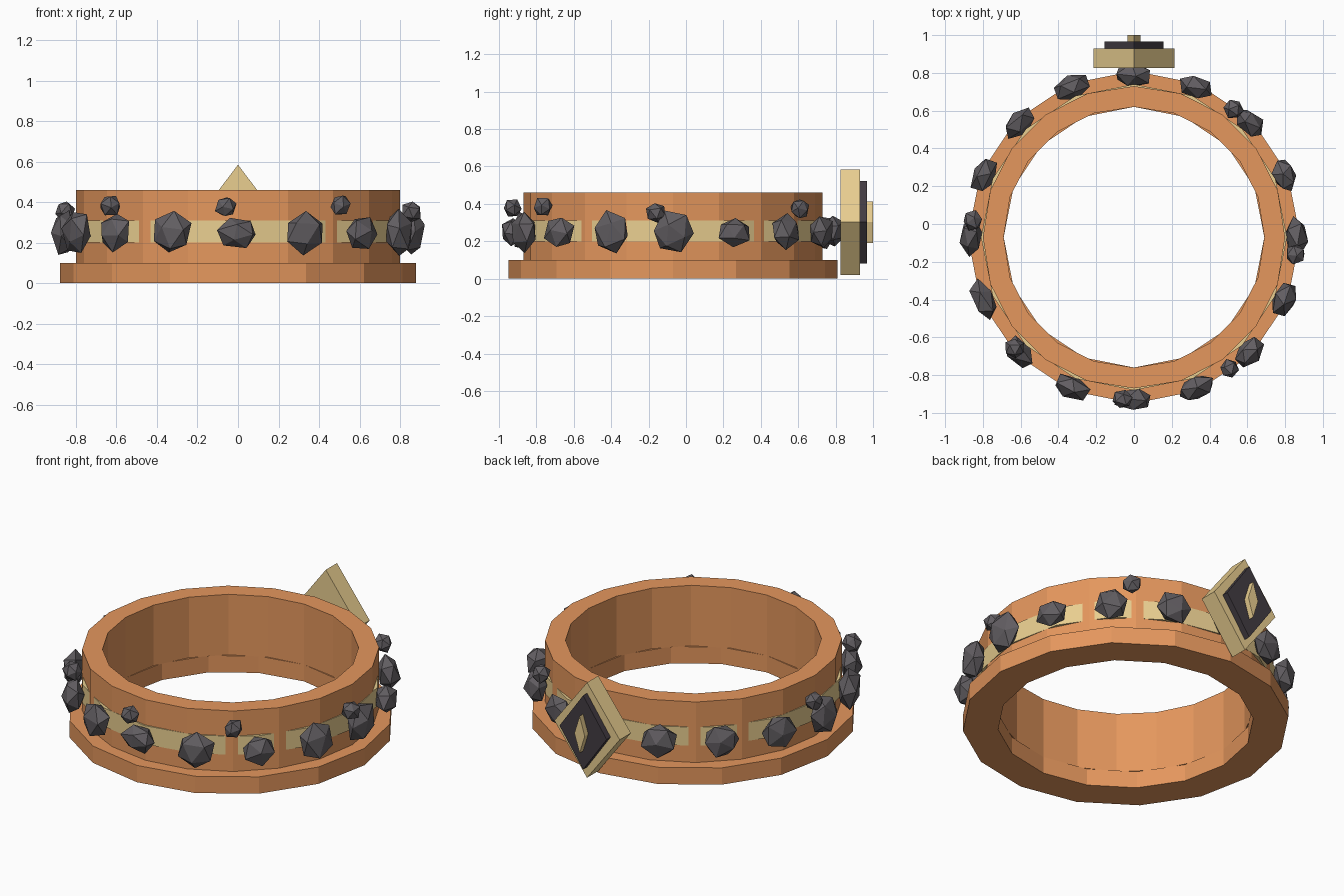
import bpy, bmesh, random
from math import sin, cos, pi, radians
from mathutils import Vector, Matrix

if "Cube" in bpy.data.objects:
    bpy.data.objects.remove(bpy.data.objects["Cube"])

random.seed(4)
CY = -0.07  # ring centre in y


def material(name, rgb):
    m = bpy.data.materials.new(name)
    m.diffuse_color = (*rgb, 1)
    m.use_nodes = True
    m.node_tree.nodes["Principled BSDF"].inputs["Base Color"].default_value = m.diffuse_color
    return m


copper = material("copper", (0.78, 0.31, 0.11))
gold = material("gold", (0.82, 0.62, 0.28))
stone = material("stone", (0.12, 0.11, 0.12))
dark = material("dark", (0.055, 0.045, 0.055))


def finish(name, bm, mat):
    bmesh.ops.recalc_face_normals(bm, faces=bm.faces[:])
    me = bpy.data.meshes.new(name)
    bm.to_mesh(me)
    bm.free()
    me.materials.append(mat)
    ob = bpy.data.objects.new(name, me)
    bpy.context.collection.objects.link(ob)
    return ob


def ring(name, sides, r_in, r_out, z0, z1, mat):
    bm = bmesh.new()
    loops = []
    for i in range(sides):
        a = 2 * pi * i / sides
        loops.append([bm.verts.new((r * cos(a), CY + r * sin(a), z))
                      for r, z in ((r_in, z0), (r_out, z0), (r_out, z1), (r_in, z1))])
    for i in range(sides):
        p, q = loops[i], loops[(i + 1) % sides]
        for j in range(4):
            k = (j + 1) % 4
            bm.faces.new((p[j], q[j], q[k], p[k]))
    return finish(name, bm, mat)


def diamond(name, hx, hz, y0, y1, mat):
    bm = bmesh.new()
    pts = [(hx, 0), (0, hz), (-hx, 0), (0, -hz)]
    front = bm.faces.new([bm.verts.new((x, y0, 0.302 + z)) for x, z in pts])
    ext = bmesh.ops.extrude_face_region(bm, geom=[front], use_keep_orig=True)
    vs = [g for g in ext["geom"] if isinstance(g, bmesh.types.BMVert)]
    bmesh.ops.translate(bm, verts=vs, vec=(0, y1 - y0, 0))
    return finish(name, bm, mat)


def rock(name, angle, radius, z, tang, radial, height):
    """Jittered icosphere; angle measured from the front towards +x."""
    bm = bmesh.new()
    bmesh.ops.create_icosphere(bm, subdivisions=1, radius=1)
    spin = Matrix.Rotation(random.uniform(0, 6), 3, Vector(
        [random.uniform(-1, 1) for _ in range(3)]).normalized())
    turn = Matrix.Rotation(angle, 3, 'Z')
    centre = Vector((radius * sin(angle), CY - radius * cos(angle), z))
    for v in bm.verts:
        p = spin @ v.co * random.uniform(0.93, 1.16)
        v.co = centre + turn @ Vector((p.x * tang, p.y * radial, p.z * height))
    return finish(name, bm, stone)


# Ring: base flange, body and inlaid band
ring("base_flange", 16, 0.69, 0.88, 0.0, 0.10, copper)
ring("ring_body", 20, 0.69, 0.80, 0.10, 0.46, copper)
ring("gold_band", 16, 0.74, 0.81, 0.20, 0.31, gold)

# Sixteen large stones: (tangential, vertical) half sizes, counter-clockwise from front
sizes = [(.10, .075), (.105, .10), (.09, .085), (.105, .115),
         (.105, .11), (.09, .08), (.095, .10), (.095, .085),
         (.10, .08), (.095, .095), (.10, .09), (.095, .095),
         (.10, .11), (.11, .105), (.095, .095), (.10, .10)]
for i, (t, h) in enumerate(sizes):
    rock(f"stone_{i + 1}", i * pi / 8, 0.86, 0.25, t, 0.062, h)

# Small stones resting on the large ones
small = [(-4, .375), (36, .385), (96 - 12, .355), (142, .375), (-47, .385), (-96, .355)]
for i, (deg, z) in enumerate(small):
    rock(f"small_stone_{i + 1}", radians(deg), 0.86, z, .053, .05, .052)

# Diamond emblem at the back
diamond("emblem_plate", 0.215, 0.283, 0.825, 0.93, gold)
diamond("emblem_inlay", 0.155, 0.22, 0.93, 0.967, dark)
diamond("emblem_slit", 0.034, 0.11, 0.967, 1.0, gold)
